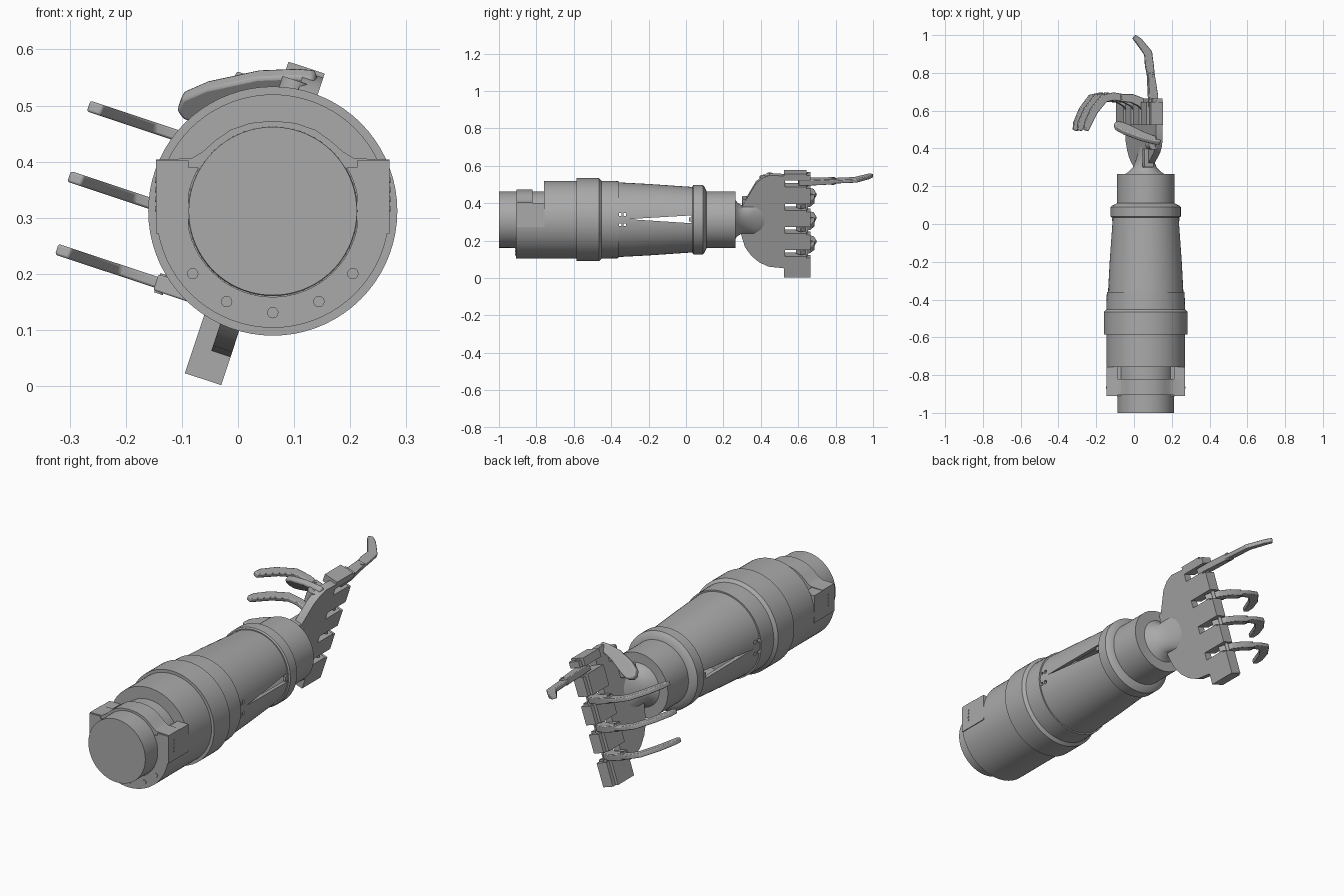
import bpy, bmesh, math
from mathutils import Matrix, Vector

if "Cube" in bpy.data.objects:
    bpy.data.objects.remove(bpy.data.objects["Cube"])

grey = bpy.data.materials.new("grey_plastic")
grey.use_nodes = True
grey.diffuse_color = (0.4, 0.4, 0.4, 1)
grey.node_tree.nodes["Principled BSDF"].inputs["Base Color"].default_value = (0.4, 0.4, 0.4, 1)
made = []


def frame(x, y, z, origin):
    m = Matrix((x, y, z)).transposed().to_4x4()
    m.translation = origin
    return m


# Arm frame runs along y; hand frame is (across fingers, along y, out of palm)
ARM = Matrix.Translation((0.062, 0, 0.312))
TILT = math.radians(18.4)
S, C = math.sin(TILT), math.cos(TILT)
HAND = frame((S, 0, C), (0, 1, 0), (-C, 0, S), (0.03, 0, 0.29))


def finish(name, bm, mat, bevel=0):
    bmesh.ops.transform(bm, matrix=mat, verts=bm.verts)
    bmesh.ops.recalc_face_normals(bm, faces=bm.faces)
    mesh = bpy.data.meshes.new(name)
    bm.to_mesh(mesh)
    bm.free()
    mesh.materials.append(grey)
    obj = bpy.data.objects.new(name, mesh)
    bpy.context.collection.objects.link(obj)
    if bevel:
        mod = obj.modifiers.new("soft_edges", "BEVEL")
        mod.width, mod.segments = bevel, 2
    made.append(obj)
    return obj


def loft(name, rings, mat=ARM, closed=False, n=72):
    """Elliptical rings (y, rx, rz) along y; closed makes a hollow tube."""
    bm = bmesh.new()
    loops = [[bm.verts.new((rx * math.cos(math.tau * i / n), y, rz * math.sin(math.tau * i / n)))
              for i in range(n)] for y, rx, rz in rings]
    pairs = list(zip(loops, loops[1:]))
    if closed:
        pairs.append((loops[-1], loops[0]))
    else:
        bm.faces.new(loops[0])
        bm.faces.new(loops[-1])
    for a, b in pairs:
        for i in range(n):
            j = (i + 1) % n
            bm.faces.new((a[i], a[j], b[j], b[i]))
    return finish(name, bm, mat)


def lathe(name, profile, **kw):
    return loft(name, [(y, r, r) for y, r in profile], **kw)


def add_prism(bm, pts, lo, hi, axis):
    def place(p, c):
        v = list(p)
        v.insert(axis, c)
        return bm.verts.new(v)
    a = [place(p, lo) for p in pts]
    b = [place(p, hi) for p in pts]
    bm.faces.new(a)
    bm.faces.new(b)
    for i in range(len(pts)):
        j = (i + 1) % len(pts)
        bm.faces.new((a[i], a[j], b[j], b[i]))


def prism(name, pts, lo, hi, axis, mat, bevel=0):
    bm = bmesh.new()
    add_prism(bm, pts, lo, hi, axis)
    return finish(name, bm, mat, bevel)


def rect(a0, a1, b0, b1):
    return [(a0, b0), (a1, b0), (a1, b1), (a0, b1)]


def ribbon(path):
    """Outline around a path of (y, n, half_width)."""
    left, right = [], []
    for i, (y, n, w) in enumerate(path):
        p, q = path[max(i - 1, 0)], path[min(i + 1, len(path) - 1)]
        d = Vector((q[0] - p[0], q[1] - p[1])).normalized() * w
        left.append((y - d.y, n + d.x))
        right.append((y + d.y, n - d.x))
    return left + right[::-1]


def pin(name, y, n, u, r, half, mat=HAND):
    pts = [(y + r * math.cos(math.tau * i / 16), n + r * math.sin(math.tau * i / 16)) for i in range(16)]
    return prism(name, pts, u - half, u + half, 0, mat)


def cut(obj, cutter):
    mod = obj.modifiers.new("cut", "BOOLEAN")
    mod.operation, mod.object, mod.solver = "DIFFERENCE", cutter, "EXACT"
    bpy.context.view_layer.objects.active = obj
    bpy.ops.object.modifier_apply(modifier=mod.name)
    made.remove(cutter)
    bpy.data.objects.remove(cutter)


# Forearm: stump, socket with collar, wrist ring and wrist
lathe("inner_stump", [(-1, 0.15), (-0.7, 0.152)])
lathe("socket_body", [(-0.757, 0.208), (-0.585, 0.208), (-0.585, 0.222), (-0.465, 0.222),
                      (-0.452, 0.208), (-0.36, 0.206)])
lathe("wrist_ring", [(0.035, 0.18), (0.04, 0.186), (0.09, 0.186), (0.097, 0.178), (0.11, 0.152)])
lathe("wrist_cylinder", [(0.1, 0.152), (0.265, 0.152)])

# Tapered hollow sleeve with long slots and lacing holes on both sides
sleeve = lathe("tapered_sleeve", [(-0.37, 0.2), (-0.2, 0.191), (0.05, 0.174), (0.05, 0.157),
                                  (-0.2, 0.172), (-0.37, 0.18)], closed=True)
bm = bmesh.new()
add_prism(bm, [(-0.31, 0.003), (0.03, -0.019), (0.03, 0.023)], -0.3, 0.3, 0)
for y in (-0.352, -0.328):
    for z in (-0.027, 0.028):
        add_prism(bm, rect(y - 0.007, y + 0.007, z - 0.008, z + 0.008), -0.3, 0.3, 0)
cut(sleeve, finish("slot_cutter", bm, ARM))

# Open cuff at the elbow end, its ears and the strap over the stump
cuff = lathe("elbow_cuff", [(-0.91, 0.208), (-0.75, 0.208), (-0.75, 0.153), (-0.91, 0.153)], closed=True)
cut(cuff, prism("cuff_cutter", rect(-0.3, 0.3, 0.078, 0.3), -1, -0.758, 1, ARM))
for side, name in ((1, "left"), (-1, "right")):
    prism(name + "_cuff_ear", rect(side * 0.15, side * 0.208, -0.04, 0.09), -0.91, -0.757, 1, ARM)
    prism(name + "_slot_latch", rect(0.015, 0.032, -0.01, 0.012), side * 0.165, side * 0.179, 0, ARM)
    for i in range(4):
        pin(name + "_ear_stud", -0.865, 0.055 - i * 0.017, side * 0.208, 0.005, 0.002, ARM)
outer = [(0.208, 0.075), (0.208, 0.092), (0.145, 0.094), (0.125, 0.106), (0.1, 0.128), (0.075, 0.145), (0.04, 0.157)]
inner = [(0.15 * math.cos(math.pi * (0.17 + 0.66 * i / 20)), 0.15 * math.sin(math.pi * (0.17 + 0.66 * i / 20)))
         for i in range(21)]
arch = outer + [(0, 0.161)] + [(-x, z) for x, z in outer[::-1]]
prism("stump_strap", arch + inner[::-1], -0.905, -0.82, 1, ARM)
for deg in (-142, -117, -90, -63, -38):
    a = math.radians(deg)
    lathe("cuff_rivet", [(-0.913, 0.01), (-0.9, 0.01)], n=20,
          mat=ARM @ Matrix.Translation((0.181 * math.cos(a), 0, 0.181 * math.sin(a))))

# Flared neck flattening into the palm
loft("wrist_neck", [(0.26, 0.11, 0.11), (0.275, 0.09, 0.088), (0.3, 0.076, 0.062), (0.33, 0.08, 0.045),
                    (0.37, 0.085, 0.03), (0.42, 0.07, 0.016)],
     HAND @ Matrix.Translation((0.031, 0, -0.018)), n=48)

# Palm plate and the knuckle blocks between the finger slots
prism("palm_plate", [(-0.05, 0.295), (-0.12, 0.315), (-0.17, 0.35), (-0.205, 0.39), (-0.23, 0.44), (-0.24, 0.53),
                     (0.28, 0.53), (0.285, 0.45), (0.27, 0.41), (0.24, 0.375), (0.17, 0.335), (0.11, 0.3)],
      -0.034, 0.002, 2, HAND)
slots = (-0.155, -0.025, 0.105, 0.237)
edges = [-0.2925] + [s + d for s in slots for d in (-0.018, 0.018)] + [0.2925]
for lo, hi in zip(edges[::2], edges[1::2]):
    prism("knuckle_block", rect(0.525, 0.645, -0.034, 0.034), lo, hi, 0, HAND)
    prism("knuckle_cap", rect(0.64, 0.665, -0.034, 0.02), lo, hi - 0.008, 0, HAND)
pin("knuckle_rod", 0.645, 0, 0, 0.008, 0.29)

# Three curled fingers and one pointing finger
CURL = ([(0.6, -0.01, 0.02), (0.645, 0.03, 0.025), (0.665, 0.08, 0.023), (0.668, 0.145, 0.02)],
        [(0.665, 0.115, 0.02), (0.676, 0.18, 0.021), (0.665, 0.235, 0.023), (0.6, 0.29, 0.022),
         (0.53, 0.325, 0.02), (0.495, 0.335, 0.013)])
POINT = ([(0.6, 0, 0.022), (0.68, 0.005, 0.025), (0.8, 0.018, 0.018)],
         [(0.765, 0.013, 0.019), (0.84, 0.025, 0.023), (0.905, 0.032, 0.022),
          (0.97, 0.085, 0.018), (0.992, 0.11, 0.012)])
fingers = (("little", CURL, 0.0), ("ring", CURL, 0.0), ("middle", CURL, 0.0), ("index", POINT, 0.0))
for u, (name, (near, far), _) in zip(slots, fingers):
    reach = {"little": 0.92, "ring": 0.98}.get(name, 1)
    near, far = ([(y, n * reach, w) for y, n, w in seg] for seg in (near, far))
    prism(name + "_finger_base", ribbon(near), u - 0.015, u + 0.015, 0, HAND, 0.003)
    prism(name + "_finger_tip", ribbon(far), u - 0.01, u + 0.01, 0, HAND, 0.004)
    joint = near[-1]
    pin(name + "_finger_pin", joint[0] - (0.015 if name == "index" else 0), joint[1] - 0.01, u, 0.008, 0.018)

# Thumb blade, hub and mounting bracket
length = Vector((-0.25, 0.085, -0.04)).normalized()
thick = length.cross(Vector((0, 0.6, -0.8))).normalized()
width = thick.cross(length)
THUMB = frame(length, width, thick, (0.14, 0.435, 0.545))
prism("thumb_blade", [(0, -0.015), (0.03, -0.024), (0.1, -0.034), (0.2, -0.028), (0.25, -0.014), (0.267, 0.01),
                      (0.262, 0.03), (0.235, 0.044), (0.19, 0.04), (0.1, 0.022), (0.03, 0.018), (0, 0.012)],
      -0.014, 0.014, 2, THUMB, 0.006)
pin("thumb_hub", 0.42, 0.01, 0.235, 0.026, 0.03)
prism("thumb_bracket", rect(0.3, 0.4, -0.03, 0.022), 0.11, 0.15, 0, HAND, 0.004)

# Smooth round surfaces, keep hard edges
bpy.ops.object.select_all(action="DESELECT")
for obj in made:
    obj.select_set(True)
bpy.context.view_layer.objects.active = made[0]
bpy.ops.object.shade_smooth_by_angle(angle=math.radians(30))
